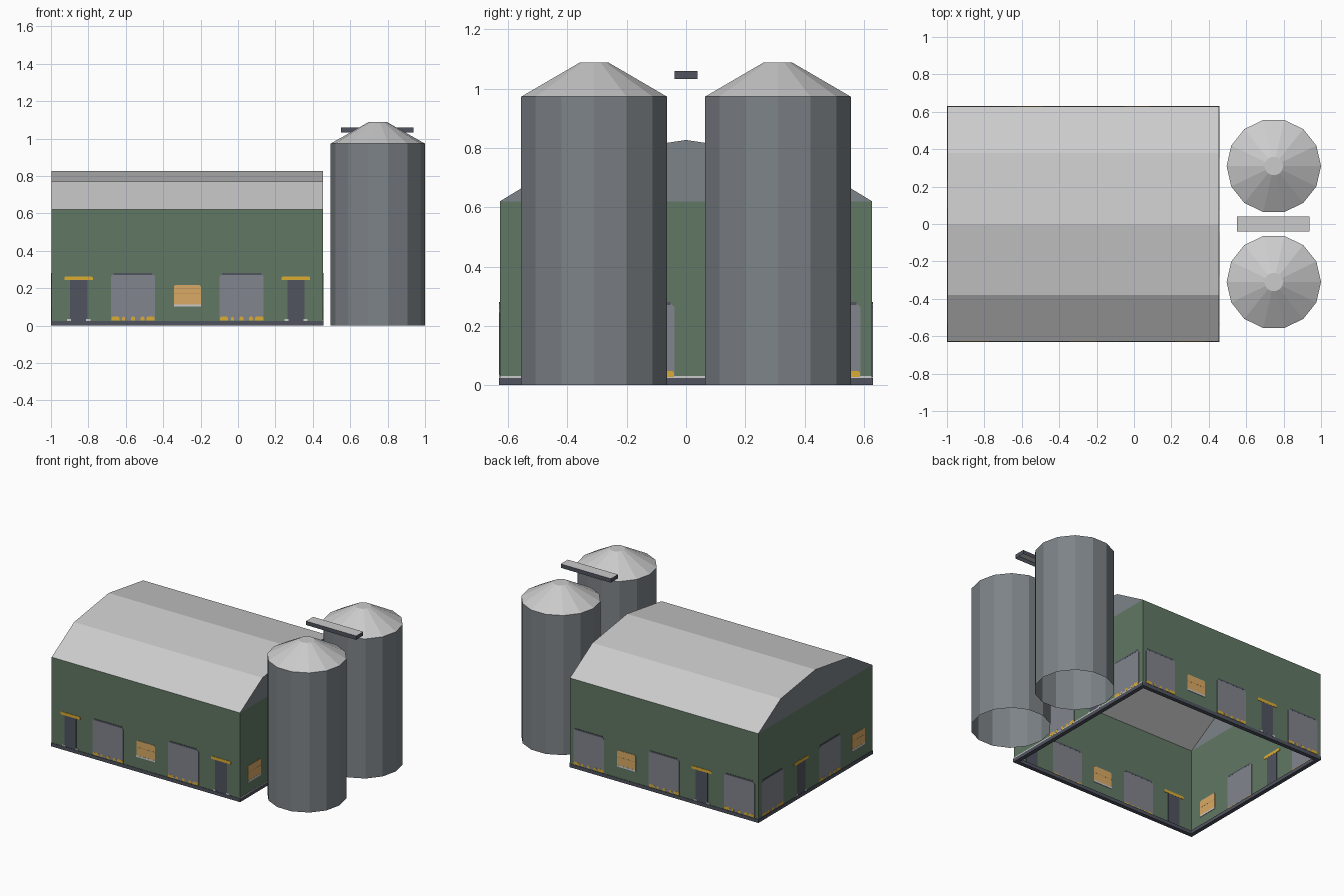
import bpy, bmesh, math
from mathutils import Matrix, Vector

if "Cube" in bpy.data.objects:
    bpy.data.objects.remove(bpy.data.objects["Cube"])


def lin(c):
    c /= 255
    return c / 12.92 if c <= 0.04045 else ((c + 0.055) / 1.055) ** 2.4


def material(name, r, g, b):
    m = bpy.data.materials.new(name)
    m.diffuse_color = (lin(r), lin(g), lin(b), 1)
    m.use_nodes = True
    m.node_tree.nodes["Principled BSDF"].inputs["Base Color"].default_value = m.diffuse_color
    return m


GREEN = material("wall_green", 97, 120, 100)
LIGHT = material("light_grey", 203, 203, 203)
METAL = material("metal_grey", 125, 131, 136)
SHUTTER = material("shutter_grey", 130, 133, 141)
DARK = material("dark_slate", 80, 84, 95)
GOLD = material("gold", 218, 172, 50)
TAN = material("window_tan", 218, 170, 102)
TAN_DARK = material("window_bar_brown", 190, 143, 82)


def finish(name, bm, *mats):
    mesh = bpy.data.meshes.new(name)
    bm.to_mesh(mesh)
    bm.free()
    for m in mats:
        mesh.materials.append(m)
    ob = bpy.data.objects.new(name, mesh)
    bpy.context.collection.objects.link(ob)
    return ob


def sheet(name, polys, mat):
    """Object made of single-sided polygons."""
    bm = bmesh.new()
    for p in polys:
        bm.faces.new([bm.verts.new(v) for v in p])
    bmesh.ops.remove_doubles(bm, verts=bm.verts, dist=1e-5)
    return finish(name, bm, mat)


def prism(name, outline, y0, y1, mat, matrix):
    """Extrude an outline of (u, z) points from y0 to y1 in a wall's frame."""
    bm = bmesh.new()
    f = bm.faces.new([bm.verts.new((u, y0, z)) for u, z in outline])
    ext = bmesh.ops.extrude_face_region(bm, geom=[f])
    moved = [v for v in ext["geom"] if isinstance(v, bmesh.types.BMVert)]
    bmesh.ops.translate(bm, verts=moved, vec=(0, y1 - y0, 0))
    bmesh.ops.recalc_face_normals(bm, faces=bm.faces)
    bm.transform(matrix)
    return finish(name, bm, mat)


def plate(name, wall, u0, u1, z0, z1, mat, t=0.002, cut=0.0):
    """Thin plate through the wall, optionally with clipped top corners."""
    pts = [(u0, z0), (u1, z0)]
    if cut:
        pts += [(u1, z1 - cut), (u1 - cut, z1), (u0 + cut, z1), (u0, z1 - cut)]
    else:
        pts += [(u1, z1), (u0, z1)]
    return prism(name, pts, -t, t, mat, wall)


# Barn shell dimensions
X0, X1, W, EAVE = -0.997, 0.455, 0.628, 0.62
CX, HALF = (X0 + X1) / 2, (X1 - X0) / 2
PROFILE = [(-W, EAVE), (-0.38, 0.77), (0, 0.827), (0.38, 0.77), (W, EAVE)]

corners = [(X0, -W), (X1, -W), (X1, W), (X0, W)]
sheet("barn_walls", [[(*a, 0), (*b, 0), (*b, EAVE), (*a, EAVE)]
                     for a, b in zip(corners, corners[1:] + corners[:1])], GREEN)
sheet("barn_roof", [[(X0, *a), (X1, *a), (X1, *b), (X0, *b)]
                    for a, b in zip(PROFILE, PROFILE[1:])], LIGHT)
sheet("barn_gables", [[(X1, *p) for p in PROFILE],
                      [(X0, *p) for p in reversed(PROFILE)]], METAL)


# Wall frames: local x along the wall, local -y outward
def frame(x, y, deg):
    return Matrix.Translation((x, y, 0)) @ Matrix.Rotation(math.radians(deg), 4, "Z")


WALLS = {
    "front": (frame(CX, -W, 0), HALF, "DGWGD"),
    "back": (frame(CX, W, 180), HALF, "GWGDG"),
    "right": (frame(X1, 0, 90), W, "WGDG"),
    "left": (frame(X0, 0, -90), W, "GDGW"),
}


def shutter_door(n, wall, u):
    plate(n + "_shutter", wall, u - 0.118, u + 0.118, 0.028, 0.275, SHUTTER, 0.0022, 0.012)
    plate(n + "_shutter_lintel", wall, u - 0.105, u + 0.105, 0.27, 0.281, DARK, 0.0026)
    for k, w in ((-0.094, 0.022), (-0.05, 0.008), (0, 0.011), (0.05, 0.011), (0.094, 0.022)):
        plate(n + "_shutter_foot", wall, u + k - w, u + k + w, 0.028, 0.048, GOLD, 0.003, 0.006)


def entry_door(n, wall, u):
    plate(n + "_entry_door", wall, u - 0.046, u + 0.046, 0.025, 0.245, DARK, 0.0022)
    plate(n + "_entry_canopy", wall, u - 0.076, u + 0.076, 0.243, 0.263, GOLD, 0.003, 0.005)
    for s in (-1, 1):
        a, b = sorted((u + s * 0.04, u + s * 0.062))
        plate(n + "_entry_step", wall, a, b, 0.025, 0.036, LIGHT, 0.0028)


def window(n, wall, u):
    plate(n + "_window", wall, u - 0.072, u + 0.072, 0.112, 0.217, TAN, 0.0022, 0.008)
    plate(n + "_window_bar", wall, u - 0.072, u + 0.072, 0.168, 0.172, TAN_DARK, 0.0026)
    plate(n + "_window_sill", wall, u - 0.072, u + 0.072, 0.102, 0.114, LIGHT, 0.003)


PANELS = {"G": shutter_door, "D": entry_door, "W": window}
for side, (wall, half, pattern) in WALLS.items():
    step = 2 * half / len(pattern)
    for i, kind in enumerate(pattern):
        PANELS[kind](side, wall, -half + (i + 0.5) * step)
    # plinth along the wall foot
    e = half + 0.003
    prism(side + "_plinth", [(-e, 0), (e, 0), (e, 0.024), (-e, 0.024)],
          -0.003, 0.025, DARK, wall)

plate("right_plinth_trim", WALLS["right"][0], -W, W, 0.0235, 0.031, LIGHT, 0.0025)

# Silos: open-bottomed 14-sided tanks with truncated cone lids
N, R, SX = 14, 0.2525, 0.7475


def ring(r, z, cy):
    return [(SX + r * math.cos(2 * math.pi * k / N),
             cy + r * math.sin(2 * math.pi * k / N), z) for k in range(N)]


def band(lo, hi):
    return [[lo[k], lo[(k + 1) % N], hi[(k + 1) % N], hi[k]] for k in range(N)]


for label, cy in (("front", -0.31), ("back", 0.31)):
    foot, rim, cap = ring(R, 0, cy), ring(R, 0.973, cy), ring(0.05, 1.088, cy)
    sheet(label + "_silo_body", band(foot, rim), METAL)
    sheet(label + "_silo_lid", band(rim, cap) + [cap], LIGHT)

# Walkway between the silos: open below, pale top, dark sides
bm = bmesh.new()
bmesh.ops.create_cube(bm, size=1)
bm.transform(Matrix.Translation((0.745, 0, 1.047)) @ Matrix.Diagonal((0.386, 0.078, 0.027, 1)))
bm.normal_update()
bmesh.ops.delete(bm, geom=[f for f in bm.faces if f.normal.z < -0.5], context="FACES_ONLY")
for f in bm.faces:
    f.material_index = 1 if f.normal.z > 0.5 else 0
finish("silo_walkway", bm, DARK, LIGHT)
